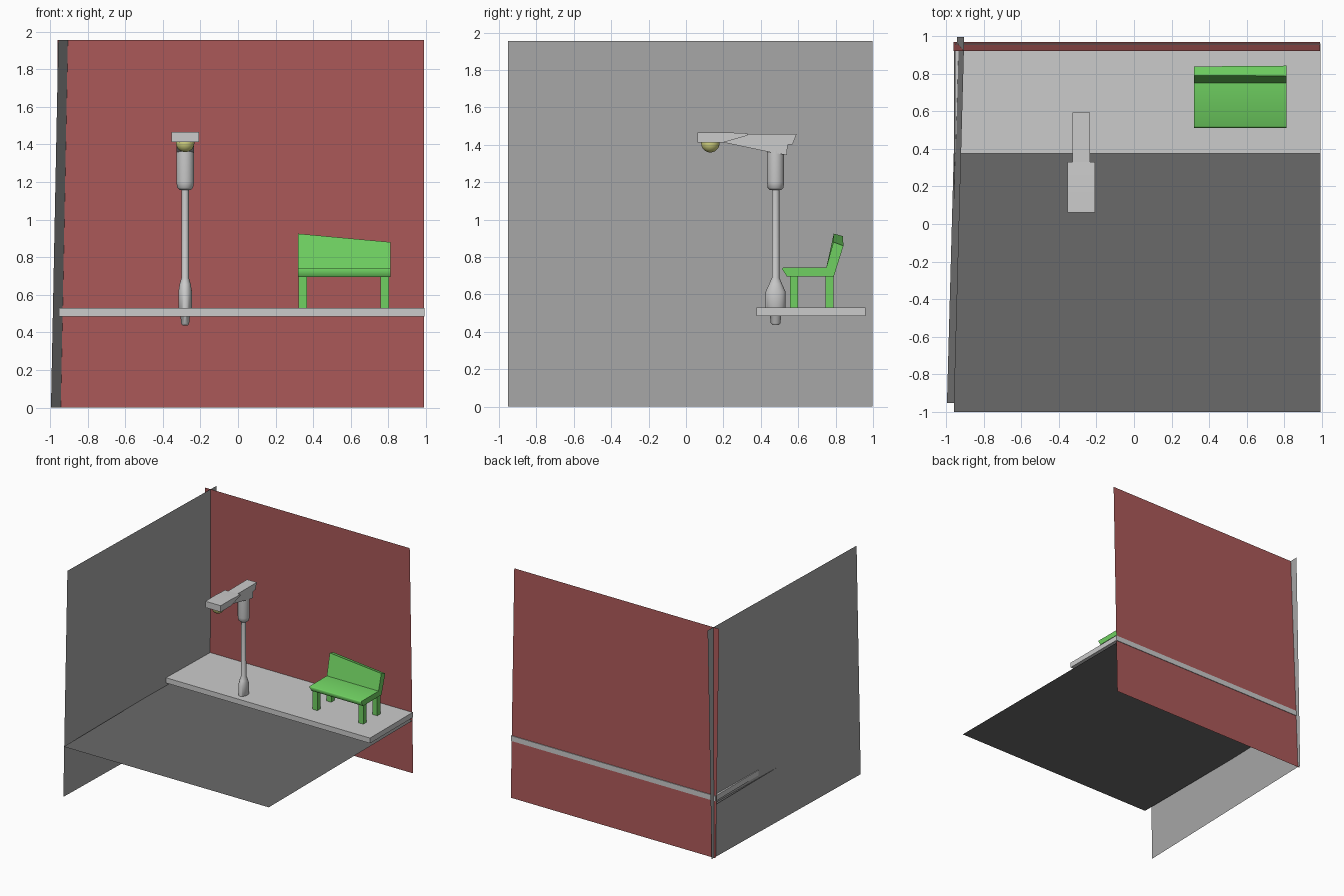
import bpy, bmesh, math

if "Cube" in bpy.data.objects:
    bpy.data.objects.remove(bpy.data.objects["Cube"])


def material(name, rgb):
    m = bpy.data.materials.new(name)
    m.diffuse_color = (*rgb, 1)
    m.use_nodes = True
    m.node_tree.nodes["Principled BSDF"].inputs["Base Color"].default_value = m.diffuse_color
    return m


RED = material("brick_red", (0.414, 0.101, 0.101))
GREEN = material("bench_green", (0.16, 0.63, 0.12))
YELLOW = material("bulb_yellow", (0.66, 0.66, 0.22))
ASPHALT = material("asphalt", (0.144, 0.144, 0.144))
CONCRETE = material("wall_grey", (0.39, 0.39, 0.39))


def make(name, verts, faces, mat=None, fix=True):
    me = bpy.data.meshes.new(name)
    me.from_pydata(verts, [], faces)
    if fix:
        bm = bmesh.new()
        bm.from_mesh(me)
        bmesh.ops.recalc_face_normals(bm, faces=bm.faces)
        bm.to_mesh(me)
        bm.free()
    ob = bpy.data.objects.new(name, me)
    bpy.context.collection.objects.link(ob)
    if mat:
        me.materials.append(mat)
    return ob


def plane(name, corners, mat=None):
    return make(name, corners, [(0, 1, 2, 3)], mat, fix=False)


def prism(name, x0, x1, left, right=None, mat=None):
    """Loft a (y, z) outline from x0 to x1."""
    right = right or left
    n = len(left)
    verts = [(x0, y, z) for y, z in left] + [(x1, y, z) for y, z in right]
    faces = [tuple(range(n)), tuple(range(2 * n - 1, n - 1, -1))]
    faces += [(i, (i + 1) % n, n + (i + 1) % n, n + i) for i in range(n)]
    return make(name, verts, faces, mat)


def box(name, x0, x1, y0, y1, z0, z1, mat=None):
    return prism(name, x0, x1, [(y0, z0), (y1, z0), (y1, z1), (y0, z1)], mat=mat)


def smooth(ob, angle=35):
    bpy.ops.object.select_all(action='DESELECT')
    ob.select_set(True)
    bpy.context.view_layer.objects.active = ob
    bpy.ops.object.shade_smooth_by_angle(angle=math.radians(angle))


def lathe(name, cx, cy, rings, n=24):
    """Stack of elliptical rings (rx, ry, z) with capped ends."""
    verts, faces = [], []
    for rx, ry, z in rings:
        for i in range(n):
            a = 2 * math.pi * i / n
            verts.append((cx + rx * math.cos(a), cy + ry * math.sin(a), z))
    for k in range(len(rings) - 1):
        for i in range(n):
            j = (i + 1) % n
            faces.append((k * n + i, k * n + j, (k + 1) * n + j, (k + 1) * n + i))
    top = (len(rings) - 1) * n
    faces += [tuple(range(n - 1, -1, -1)), tuple(range(top, top + n))]
    ob = make(name, verts, faces)
    smooth(ob, 50)
    return ob


# Backdrop sheets: slightly leaning walls and the road
plane("back_wall", [(-0.96, 0.967, 0), (0.99, 0.967, 0),
                    (0.99, 0.92, 1.955), (-0.96, 0.92, 1.955)], RED)
plane("side_wall", [(-0.995, -0.953, 0), (-0.942, 0.996, 0),
                    (-0.903, 0.996, 1.955), (-0.956, -0.953, 1.955)], CONCRETE)
plane("road", [(-0.957, -1, 0.46), (0.993, -1, 0.46),
               (0.993, 0.955, 0.46), (-0.957, 0.955, 0.46)], ASPHALT)

# Pavement
box("pavement", -0.952, 0.993, 0.376, 0.96, 0.485, 0.53)

# Street lamp post
LX, LY = -0.281, 0.479
lathe("lamp_post", LX, LY, [
    (0.014, 0.017, 0.437), (0.021, 0.026, 0.447), (0.025, 0.03, 0.485),
    (0.036, 0.053, 0.5), (0.036, 0.053, 0.615), (0.03, 0.035, 0.655),
    (0.02, 0.02, 0.69), (0.019, 0.02, 1.18)])
lathe("lamp_collar", LX, LY, [
    (0.03, 0.03, 1.158), (0.042, 0.042, 1.17), (0.047, 0.046, 1.20),
    (0.047, 0.046, 1.37)])

# Arm and lamp head
prism("lamp_arm", LX - 0.046, LX + 0.046, [
    (0.19, 1.459), (0.592, 1.459), (0.57, 1.403), (0.543, 1.40),
    (0.539, 1.345), (0.45, 1.36), (0.19, 1.415)])
head = prism("lamp_head", LX - 0.073, LX + 0.073, [
    (0.062, 1.413), (0.062, 1.467), (0.2, 1.467), (0.33, 1.461),
    (0.33, 1.45), (0.2, 1.413)])
smooth(head)

# Bulb
bpy.ops.mesh.primitive_uv_sphere_add(segments=24, ring_count=14, radius=0.049,
                                     location=(LX, 0.13, 1.408))
bulb = bpy.context.object
bulb.name = "bulb"
bulb.data.materials.append(YELLOW)
smooth(bulb)

# Bench seat and backrest, the back sloping lower toward the right
seat = [(0.79, 0.695), (0.54, 0.695), (0.512, 0.738), (0.52, 0.743), (0.75, 0.743)]
bench = prism("bench_seat_and_back", 0.32, 0.812,
              seat + [(0.79, 0.925), (0.838, 0.912)],
              seat + [(0.788, 0.88), (0.842, 0.86)], GREEN)
# Soft front lip of the seat, every other edge sharp
bm = bmesh.new()
bm.from_mesh(bench.data)
for f in bm.faces:
    f.smooth = True
for e in bm.edges:
    a, b = e.verts
    e.smooth = a.co.y < 0.53 and b.co.y < 0.53 and abs(a.co.x - b.co.x) > 0.1
bm.to_mesh(bench.data)
bm.free()

# Bench legs
for side, x in (("left", 0.322), ("right", 0.759)):
    for end, y in (("front", 0.556), ("back", 0.745)):
        box(f"bench_{end}_{side}_leg", x, x + 0.044, y, y + 0.044, 0.53, 0.70, GREEN)
